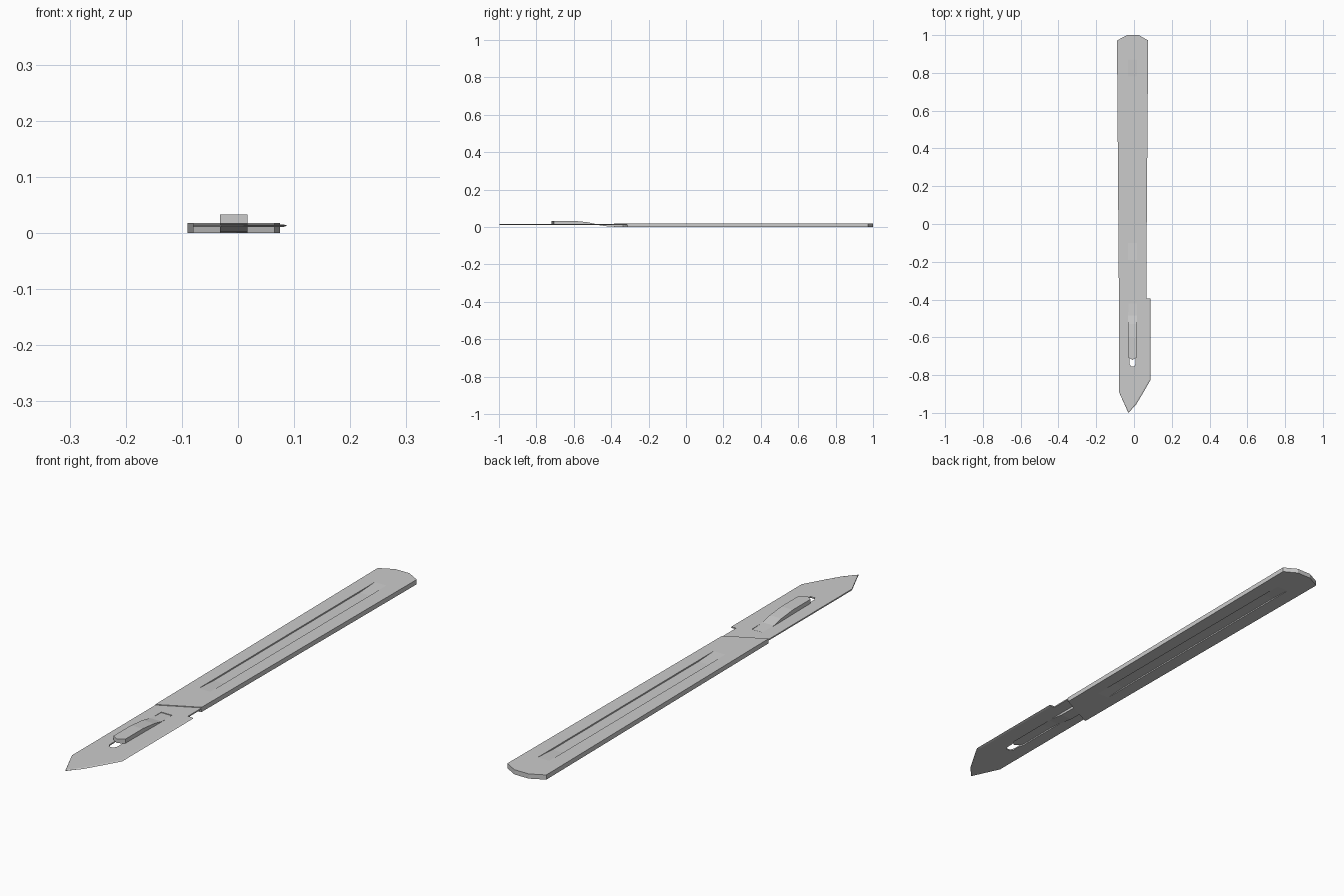
import bpy, bmesh

if "Cube" in bpy.data.objects:
    bpy.data.objects.remove(bpy.data.objects["Cube"])


def loft(name, rings):
    """Closed solid through rings of 3D points, capped at both ends."""
    bm = bmesh.new()
    vs = [[bm.verts.new(p) for p in ring] for ring in rings]
    n = len(rings[0])
    for a, b in zip(vs, vs[1:]):
        for i in range(n):
            j = (i + 1) % n
            bm.faces.new((a[i], a[j], b[j], b[i]))
    bm.faces.new(vs[0])
    bm.faces.new(vs[-1])
    bmesh.ops.recalc_face_normals(bm, faces=bm.faces)
    me = bpy.data.meshes.new(name)
    bm.to_mesh(me)
    bm.free()
    ob = bpy.data.objects.new(name, me)
    bpy.context.collection.objects.link(ob)
    return ob


def plate(name, outline, z0, z1):
    return loft(name, [[(x, y, z) for x, y in outline] for z in (z0, z1)])


def cut(target, cutter):
    mod = target.modifiers.new("cut", 'BOOLEAN')
    mod.operation = 'DIFFERENCE'
    mod.solver = 'EXACT'
    mod.object = cutter
    bpy.context.view_layer.objects.active = target
    bpy.ops.object.modifier_apply(modifier=mod.name)
    bpy.data.objects.remove(cutter)


T = 0.018               # handle thickness
X0, X1 = -0.032, 0.017  # groove and tongue sides

# Handle: tapered bar with clipped end and slanted front
handle = plate("handle", [(-0.08, -0.385), (0.065, -0.312), (0.075, 0.972), (0.025, 1.0),
                          (-0.035, 1.0), (-0.09, 0.972)], 0, T)

# Long grooves with ramped ends, on both faces
profile = [(-0.21, -0.001), (-0.10, 0.005), (0.78, 0.005), (0.89, -0.001)]
for flip in (False, True):
    pts = [(y, d if flip else T - d) for y, d in profile]
    cut(handle, loft("groove_cutter", [[(x, y, z) for y, z in pts] for x in (X0, X1)]))

# Blade: thin plate with a sharpened right-hand edge
rings = []
for z, inset in ((0.0105, 0.008), (0.013, 0.0), (0.0155, 0.008)):
    e = 0.088 - inset
    rings.append([(x, y, z) for x, y in [
        (0.065, -0.31), (0.065, -0.395), (e, -0.395), (e, -0.825), (0.052 - inset, -0.888),
        (0.012 - inset, -0.955), (-0.03, -1.0 + inset * 0.5), (-0.08, -0.888), (-0.08, -0.383)]])
blade = loft("blade", rings)

# Slot in the blade, narrowing to a rounded front
cut(blade, plate("slot_cutter", [
    (-0.03, -0.42), (-0.03, -0.69), (-0.024, -0.71), (-0.024, -0.74), (-0.016, -0.755),
    (0.001, -0.755), (0.008, -0.74), (0.008, -0.71), (0.015, -0.69), (0.015, -0.42)], 0, 0.03))

# Tongue: rises from the handle through the slot and holds the blade
side = [(-0.33, 0.0, 0.0105), (-0.41, 0.002, 0.0125), (-0.485, 0.0125, 0.0165),
        (-0.53, 0.0155, 0.026), (-0.60, 0.0165, 0.033), (-0.705, 0.017, 0.033)]
loft("tongue", [[(X0, y, b), (-0.008, y - (0.015 if y < -0.7 else 0), b), (X1, y, b),
                 (X1, y, t), (-0.008, y - (0.015 if y < -0.7 else 0), t), (X0, y, t)]
                for y, b, t in side])
